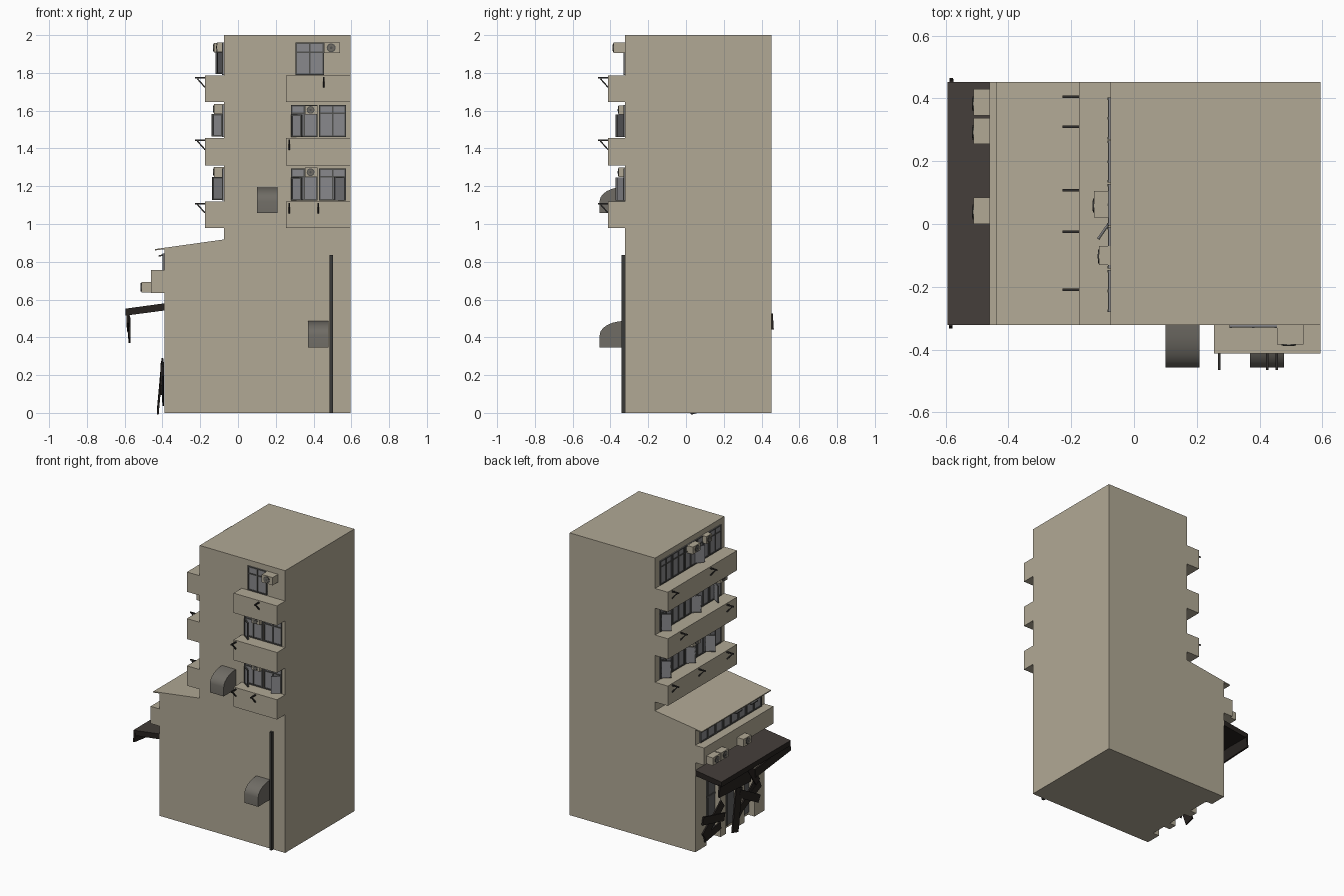
import bpy, bmesh, math
from mathutils import Matrix, Vector

if "Cube" in bpy.data.objects:
    bpy.data.objects.remove(bpy.data.objects["Cube"])

COLORS = {
    "wall_beige": (0.44, 0.395, 0.30), "window_glass": (0.25, 0.25, 0.265),
    "window_frame": (0.085, 0.085, 0.08), "hood_grey": (0.16, 0.15, 0.13),
    "pipe_grey": (0.04, 0.04, 0.038), "awning_top": (0.058, 0.048, 0.042),
    "dark_wood": (0.02, 0.016, 0.014), "bracket_dark": (0.03, 0.028, 0.026),
    "shop_glass": (0.12, 0.12, 0.12),
}
MATS = {}
for n, c in COLORS.items():
    MATS[n] = bpy.data.materials.new(n)
    MATS[n].diffuse_color = (*c, 1)

XL, XR, YF, YB = -0.075, 0.595, -0.322, 0.453   # tower extents
XB = -0.39                                      # base's left wall
I = Matrix()


def wall_frame(origin, u, out):
    """Local axes: x along the wall, y outward, z up."""
    m = Matrix((u, out, (0, 0, 1))).transposed().to_4x4()
    return Matrix.Translation(origin) @ m


FRONT = wall_frame((0, YF, 0), (1, 0, 0), (0, -1, 0))
LEFT = wall_frame((XL, 0, 0), (0, 1, 0), (-1, 0, 0))
LOW = wall_frame((XB, 0, 0), (0, 1, 0), (-1, 0, 0))


class Part:
    """Collects simple solids into one named object."""
    def __init__(self, name):
        self.name, self.bm, self.mats = name, bmesh.new(), []

    def mat(self, m):
        if m not in self.mats:
            self.mats.append(m)
        return self.mats.index(m)

    def prism(self, pts, a, b, m, M=I):
        """Extrude an (x, z) profile from y=a to y=b."""
        k = self.mat(m)
        v = [[self.bm.verts.new(M @ Vector((x, y, z))) for x, z in pts] for y in (a, b)]
        n = len(pts)
        fs = [self.bm.faces.new(v[0]), self.bm.faces.new(v[1][::-1])]
        for i in range(n):
            j = (i + 1) % n
            fs.append(self.bm.faces.new((v[0][j], v[0][i], v[1][i], v[1][j])))
        for f in fs:
            f.material_index = k

    def box(self, lo, hi, m, M=I):
        (x0, y0, z0), (x1, y1, z1) = lo, hi
        self.prism([(x0, z0), (x1, z0), (x1, z1), (x0, z1)], y0, y1, m, M)

    def disc(self, u, z, r, a, b, m, M=I, n=14):
        t = [2 * math.pi * i / n for i in range(n)]
        self.prism([(u + r * math.cos(i), z + r * math.sin(i)) for i in t], a, b, m, M)

    def stick(self, p, q, w, t, m, side=(1, 0, 0)):
        """Board from p to q: width w, thickness t along 'side'."""
        p, q = Vector(p), Vector(q)
        d = (q - p).normalized()
        b = d.cross(Vector(side)).normalized()
        R = Matrix((d, b.cross(d), b)).transposed().to_4x4()
        self.box((0, -t / 2, -w / 2), ((q - p).length, t / 2, w / 2), m, Matrix.Translation(p) @ R)

    def done(self, top=None, smooth=False):
        bmesh.ops.recalc_face_normals(self.bm, faces=self.bm.faces)
        if top:
            k = self.mat(top)
            for f in self.bm.faces:
                if f.normal.z > 0.8:
                    f.material_index = k
        me = bpy.data.meshes.new(self.name)
        self.bm.to_mesh(me)
        self.bm.free()
        for m in self.mats:
            me.materials.append(MATS[m])
        ob = bpy.data.objects.new(self.name, me)
        bpy.context.collection.objects.link(ob)
        if smooth:
            bpy.context.view_layer.objects.active = ob
            ob.select_set(True)
            bpy.ops.object.shade_smooth_by_angle(angle=math.radians(40))
            ob.select_set(False)


def pane(p, u0, u1, z0, z1, M, bars=(), transom=None, w=0.008):
    """Glass plate with a raised frame."""
    F = "window_frame"
    p.box((u0, 0, z0), (u1, 0.004, z1), "window_glass", M)
    for u in (u0, u1 - w, *[b - w / 2 for b in bars]):
        p.box((u, 0, z0), (u + w, 0.009, z1), F, M)
    for z in (z0, z1 - w, *([transom] if transom else [])):
        p.box((u0, 0, z), (u1, 0.0085, z + w), F, M)


def sash(p, hinge, z0, z1, length, deg, M):
    """Casement swung open about its hinge."""
    R = M @ Matrix.Translation((hinge, 0.004, 0)) @ Matrix.Rotation(math.radians(deg), 4, 'Z')
    pane(p, 0, length, z0, z1, R)


def aircon(p, u0, u1, z0, z1, depth, M):
    p.box((u0, 0, z0), (u1, depth, z1), "wall_beige", M)
    u, z, r = u0 + (u1 - u0) * 0.45, (z0 + z1) / 2, (z1 - z0) * 0.43
    p.disc(u, z, r, depth, depth + 0.003, "window_frame", M)
    p.disc(u, z, r * 0.75, depth, depth + 0.004, "hood_grey", M)
    p.disc(u, z, r * 0.3, depth, depth + 0.005, "window_frame", M)


# --- tower, middle storey with lean-to roof, ground floor ---
p = Part("tower")
p.box((XL, YF, 0.915), (XR, YB, 2), "wall_beige")
p.done()
p = Part("middle_storey")
p.prism([(XB, 0.58), (XR, 0.58), (XR, 0.915), (XL, 0.915), (XB, 0.868)], YF, YB, "wall_beige")
p.done()
p = Part("lean_to_roof")
p.prism([(-0.44, 0.86), (XL, 0.905), (XL, 0.918), (-0.44, 0.867)], YF, YB, "wall_beige")
p.done()
p = Part("ground_floor")
p.box((-0.34, YF, 0), (XR, YB, 0.58), "wall_beige")
p.box((XB, YF, 0.46), (-0.34, YB, 0.58), "wall_beige")
for a, b in ((0.33, YB), (0.11, 0.17), (-0.10, -0.04), (YF, -0.21)):
    p.box((XB, a, 0), (-0.34, b, 0.46), "wall_beige")
p.done()

# --- shop glazing between the pillars ---
p = Part("shop_windows")
for a, b in ((0.17, 0.33), (-0.04, 0.11), (-0.21, -0.10)):
    p.box((-0.347, a, 0.02), (-0.34, b, 0.46), "shop_glass")
    p.box((-0.352, a, 0.3), (-0.34, b, 0.312), "window_frame")
    p.box((-0.352, (a + b) / 2 - 0.005, 0.02), (-0.34, (a + b) / 2 + 0.005, 0.46), "window_frame")
p.done()

# --- balconies ---
FLOORS = ((0.98, 1.12), (1.31, 1.455), (1.645, 1.785))
p = Part("balconies")
for z0, z1 in FLOORS:
    p.box((-0.175, YF, z0), (XL, YB, z1), "wall_beige")
    p.box((0.255, -0.413, z0), (XR, YF, z1), "wall_beige")
p.box((-0.46, YF, 0.635), (XB, YB, 0.757), "wall_beige")
p.done()

# --- windows ---
p = Part("front_windows")
pane(p, 0.305, 0.455, 1.79, 1.96, FRONT, (0.38,), 1.905)
for z0 in (1.125, 1.46):
    for u in (0.28, 0.43):
        pane(p, u, u + 0.142, z0, z0 + 0.17, FRONT, (u + 0.071,), z0 + 0.122)
    sash(p, 0.285, z0, z0 + 0.12, 0.068, 35, FRONT)
sash(p, 0.57, 1.125, 1.245, 0.068, 145, FRONT)
p.done()
p = Part("side_windows")
for z0 in (1.125, 1.46, 1.79):
    for i in range(5):
        u = -0.28 + i * 0.1375
        pane(p, u, u + 0.133, z0, z0 + 0.17, LEFT, (u + 0.0665,), z0 + 0.122)
for hinge, z0, deg in ((0.01, 1.79, 145), (0.395, 1.46, 125), (0.06, 1.46, 130), (-0.20, 1.46, 55),
                       (0.395, 1.125, 125), (0.12, 1.125, 130), (-0.10, 1.125, 120)):
    sash(p, hinge, z0 + 0.003, z0 + 0.123, 0.068, deg, LEFT)
for i in range(8):
    u = -0.28 + i * 0.0858
    pane(p, u, u + 0.083, 0.757, 0.845, LOW, (), 0.825)
for y in (0.0, -0.17):   # top-hung vents
    p.stick((XB, y, 0.838), (-0.42, y, 0.83), 0.07, 0.008, "window_frame", (0, 0, 1))
p.done()

# --- air conditioners ---
p = Part("air_conditioners")
aircon(p, 0.455, 0.54, 1.905, 1.96, 0.062, FRONT)
for z in (1.25, 1.58):
    aircon(p, 0.355, 0.42, z, z + 0.048, 0.035, FRONT)
for u0, u1, z, d in ((0.02, 0.105, 1.907, 0.053), (-0.13, -0.07, 1.91, 0.036),
                     (-0.28, -0.20, 1.583, 0.053), (0.02, 0.105, 1.25, 0.053)):
    aircon(p, u0, u1, z, z + 0.052, d, LEFT)
BALC = LOW @ Matrix.Translation((0, 0.07, 0))
for u0, u1 in ((0.345, 0.43), (0.255, 0.337), (0.0, 0.085)):
    aircon(p, u0, u1, 0.637, 0.692, 0.052, BALC)
p.done()

# --- clothes-line brackets on the balconies ---
p = Part("line_brackets")
for M, off, spots in ((LEFT, 0.1, ((0.405, 2), (-0.025, 2), (0.31, 1), (-0.21, 1),
                                   (0.405, 0), (0.107, 0), (-0.21, 0))),
                      (FRONT, 0.091, ((0.455, 2), (0.272, 1), (0.272, 0), (0.425, 0)))):
    for u, f in spots:
        z = FLOORS[f][1] - 0.016
        p.box((u - 0.004, off, z), (u + 0.004, off + 0.053, z + 0.008), "bracket_dark", M)
        side = M.to_3x3() @ Vector((1, 0, 0))
        p.stick(M @ Vector((u, off, z - 0.045)), M @ Vector((u, off + 0.04, z)),
                0.007, 0.008, "bracket_dark", side)
p.done()

# --- curved vent hoods and drain pipe ---
YX = Matrix(((0, 1, 0, 0), (1, 0, 0, 0), (0, 0, 1, 0), (0, 0, 0, 1)))
p = Part("vent_hoods")
for x, z in ((0.10, 1.057), (0.37, 0.347)):
    arc = [(YF - 0.135 * math.cos(t), z + 0.065 + 0.075 * math.sin(t))
           for t in [math.pi / 2 * i / 6 for i in range(7)]]
    p.prism([(YF, z), (YF - 0.135, z), *arc], x, x + 0.108, "hood_grey", YX)
p.done(smooth=True)
p = Part("drain_pipe")
p.box((0.485, YF - 0.02, 0), (0.503, YF, 0.835), "pipe_grey")
p.done()

# --- shop awning with broken fascia boards ---
p = Part("shop_awning")
p.prism([(-0.595, 0.515), (XB, 0.542), (XB, 0.58), (-0.595, 0.552)], YF, YB, "dark_wood")
p.done(top="awning_top")
p = Part("hanging_boards")
for a, b, w in (((-0.582, 0.462, 0.485), (-0.576, 0.10, 0.462), 0.085),
                ((-0.58, 0.12, 0.52), (-0.574, 0.02, 0.385), 0.05),
                ((-0.582, 0.06, 0.46), (-0.584, -0.33, 0.505), 0.06)):
    p.stick(a, b, w, 0.012, "dark_wood")
p.done()

# --- boards nailed over the shop front ---
p = Part("shop_front_boards")
for a, b, w in (((-0.398, 0.37, 0.08), (-0.398, 0.16, 0.24), 0.06),
                ((-0.404, 0.39, 0.20), (-0.404, 0.15, 0.14), 0.055),
                ((-0.396, 0.36, 0.06), (-0.396, 0.18, 0.09), 0.05),
                ((-0.425, 0.06, 0.0), (-0.40, -0.02, 0.28), 0.07),
                ((-0.398, 0.0, 0.10), (-0.398, -0.26, 0.22), 0.055),
                ((-0.404, -0.02, 0.24), (-0.404, -0.24, 0.12), 0.055),
                ((-0.396, 0.02, 0.06), (-0.396, -0.22, 0.25), 0.05)):
    p.stick(a, b, w, 0.01, "dark_wood")
p.done()

for m in bpy.data.materials:
    if m.users and not m.is_grease_pencil:
        m.use_nodes = True
        m.node_tree.nodes["Principled BSDF"].inputs["Base Color"].default_value = m.diffuse_color
